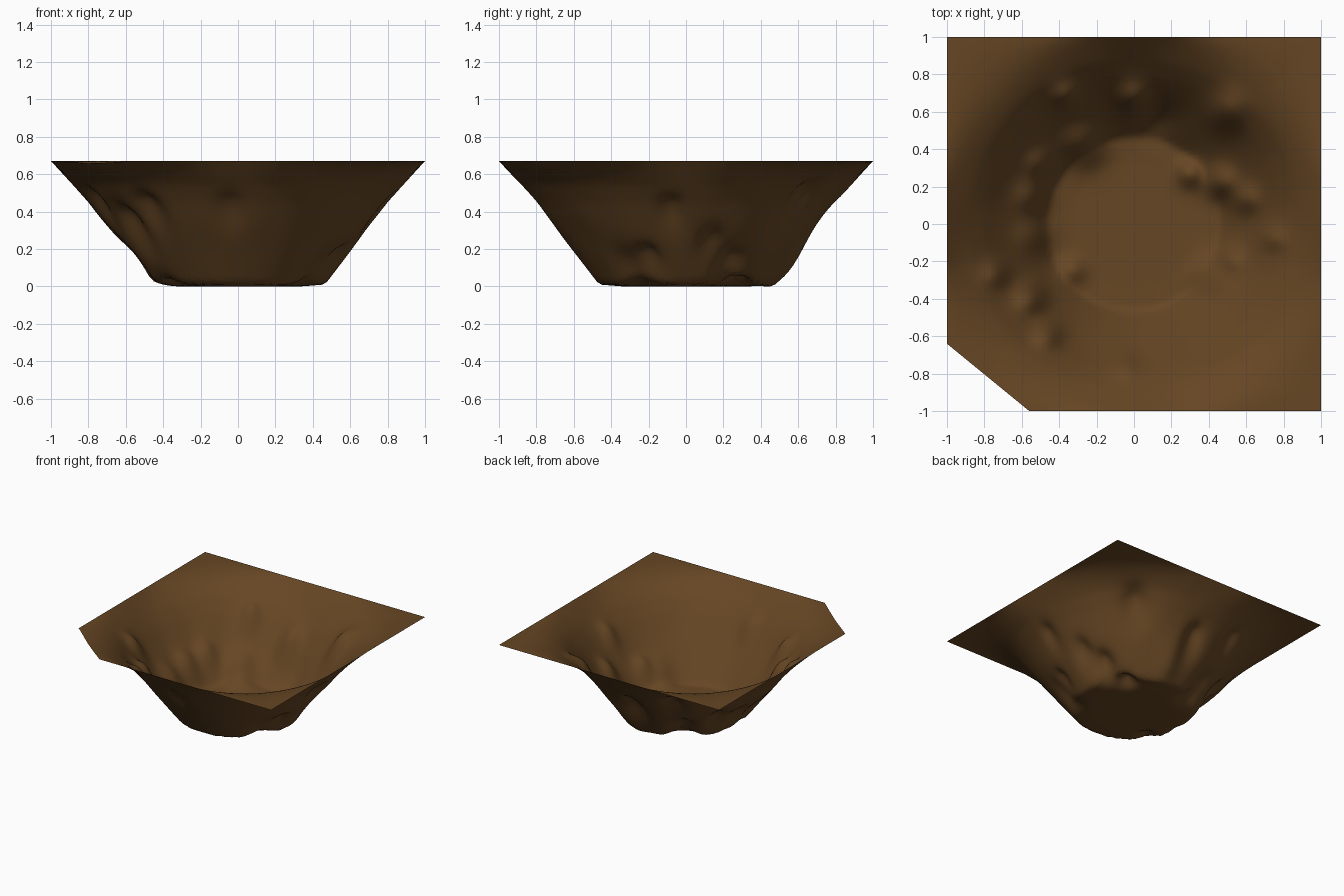
import bpy, bmesh
from math import exp, hypot, radians
from mathutils import Vector, noise

cube = bpy.data.objects.get("Cube")
if cube:
    bpy.data.objects.remove(cube, do_unlink=True)

RIM = 0.67
SHOULDER = 0.88  # radius where the wall starts easing into the rim

# Crater cross-section up to the shoulder: radius, height
PROFILE = [(0, 0), (0.34, 0), (0.465, 0.01), (0.65, 0.25),
           (0.8, 0.45), (SHOULDER, 0.54)]

# Rock lumps: x, y, height, width
LUMPS = [
    (0.52, -0.19, 0.06, 0.06), (0.42, -0.28, 0.06, 0.1),
    (-0.33, -0.25, 0.05, 0.07), (0.3, 0.27, 0.08, 0.07),
    (0.46, 0.22, 0.1, 0.08), (0.6, 0.13, 0.07, 0.07),
    (-0.27, 0.42, 0.1, 0.11), (-0.5, 0.32, 0.08, 0.08),
    (-0.55, 0.14, 0.08, 0.09), (-0.54, -0.06, 0.07, 0.1),
    (0.0, 0.67, 0.1, 0.08), (-0.36, 0.68, 0.07, 0.07),
    (0.5, 0.6, 0.09, 0.1), (-0.74, -0.27, 0.06, 0.07),
    (-0.55, -0.4, 0.1, 0.08), (-0.46, -0.6, 0.07, 0.07),
    (0.75, -0.08, 0.05, 0.06), (-0.04, -0.76, 0.04, 0.07),
    (0.13, 0.56, -0.06, 0.1),
]


def section_height(r, edge):
    """Height at radius r on a ray that meets the square border at edge."""
    for (r0, z0), (r1, z1) in zip(PROFILE, PROFILE[1:]):
        if r <= r1:
            return z0 + (z1 - z0) * (r - r0) / (r1 - r0)
    # Short rays run straight to the border, corner rays level off gently
    shoulder_z = PROFILE[-1][1]
    u = min((r - SHOULDER) / (edge - SHOULDER), 1)
    power = 0.9 * (edge - SHOULDER) / (RIM - shoulder_z)
    return RIM - (RIM - shoulder_z) * (1 - u) ** max(power, 1)


def ground_height(x, y):
    r = hypot(x, y)
    z = section_height(r, r / max(abs(x), abs(y), 0.001))
    for lx, ly, h, w in LUMPS:
        z += h * exp(-((x - lx) ** 2 + (y - ly) ** 2) / (w * w))
    # Uneven rock on the walls only
    if 0.45 < r < 0.95:
        fade = min(r - 0.45, 0.95 - r) * 4
        z += 0.012 * fade * noise.noise(Vector((x * 5, y * 5, 0)))
    return min(max(z, 0), RIM)


# Brown earth
earth = bpy.data.materials.new("brown earth")
earth.use_nodes = True
color = (0.132, 0.061, 0.017, 1)
earth.diffuse_color = color
shader = next(n for n in earth.node_tree.nodes if n.type == 'BSDF_PRINCIPLED')
shader.inputs["Base Color"].default_value = color
shader.inputs["Roughness"].default_value = 0.9

# Square sheet sunk into a crater, with the front right corner cut off
bm = bmesh.new()
bmesh.ops.create_grid(bm, x_segments=80, y_segments=80, size=1)
bmesh.ops.bisect_plane(bm, geom=bm.verts[:] + bm.edges[:] + bm.faces[:],
                       plane_co=(-1, -0.64, 0), plane_no=(-0.36, -0.44, 0),
                       clear_outer=True)
for v in bm.verts:
    v.co.z = ground_height(v.co.x, v.co.y)
mesh = bpy.data.meshes.new("crater_ground")
bm.to_mesh(mesh)
bm.free()
mesh.materials.append(earth)
crater = bpy.data.objects.new("crater_ground", mesh)
bpy.context.collection.objects.link(crater)

bpy.context.view_layer.objects.active = crater
crater.select_set(True)
bpy.ops.object.shade_smooth_by_angle(angle=radians(60))
